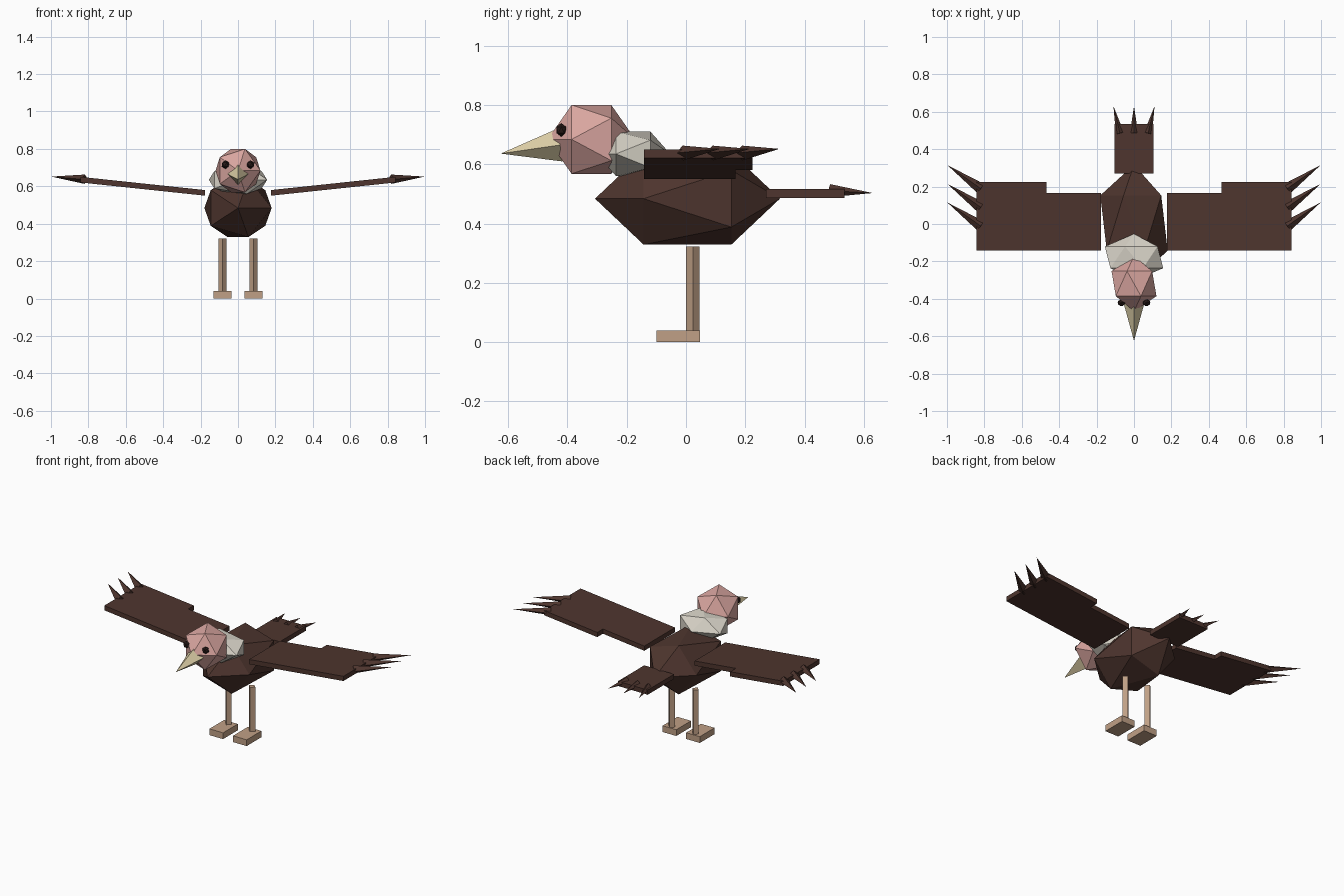
import bpy, bmesh, math
from mathutils import Vector

if "Cube" in bpy.data.objects:
    bpy.data.objects.remove(bpy.data.objects["Cube"])


def material(name, rgb):
    m = bpy.data.materials.new(name)
    lin = [((c / 255 + 0.055) / 1.055) ** 2.4 for c in rgb]
    m.diffuse_color = (*lin, 1)
    m.use_nodes = True
    m.node_tree.nodes["Principled BSDF"].inputs["Base Color"].default_value = m.diffuse_color
    return m


BROWN = material("dark brown", (78, 53, 46))
PINK = material("skin pink", (218, 166, 160))
CREAM = material("ruff cream", (217, 212, 200))
HORN = material("beak horn", (222, 208, 168))
TAN = material("leg tan", (192, 160, 134))
BLACK = material("eye black", (40, 26, 24))


def finish(name, bm, mat):
    bmesh.ops.recalc_face_normals(bm, faces=bm.faces)
    me = bpy.data.meshes.new(name)
    bm.to_mesh(me)
    bm.free()
    me.materials.append(mat)
    ob = bpy.data.objects.new(name, me)
    bpy.context.collection.objects.link(ob)
    return ob


def lump(name, center, rx, hz, ring, pole, mat):
    """Twenty-sided ball lying along y: two poles and two staggered rings of five."""
    bm = bmesh.new()
    c = Vector(center)
    rings = []
    for side, start in ((-1, 0), (1, 36)):
        rings.append([bm.verts.new(c + Vector((
            rx * math.cos(math.radians(start + 72 * k)), side * ring,
            hz / 0.951 * math.sin(math.radians(start + 72 * k))))) for k in range(5)])
    front = bm.verts.new(c + Vector((0, -pole, 0)))
    back = bm.verts.new(c + Vector((0, pole, 0)))
    a, b = rings
    for k in range(5):
        n = (k + 1) % 5
        bm.faces.new((front, a[k], a[n]))
        bm.faces.new((back, b[n], b[k]))
        bm.faces.new((a[k], b[k], a[n]))
        bm.faces.new((b[k], b[n], a[n]))
    return finish(name, bm, mat)


def spike(name, base, tip, rw, rh, mat, end=0.0):
    """Four-sided cone (or bar when end is 1) with its edges up, down and sideways."""
    bm = bmesh.new()
    base, tip = Vector(base), Vector(tip)
    d = (tip - base).normalized()
    w = d.cross(Vector((0, 0, 1)))
    w = w.normalized() if w.length > 0.01 else Vector((1, 0, 0))
    h = w.cross(d)
    offs = (w * rw, h * rh, -w * rw, -h * rh)
    low = [bm.verts.new(base + o) for o in offs]
    bm.faces.new(low)
    if end:
        high = [bm.verts.new(tip + o * end) for o in offs]
        bm.faces.new(high)
        for k in range(4):
            bm.faces.new((low[k], low[k - 1], high[k - 1], high[k]))
    else:
        t = bm.verts.new(tip)
        for k in range(4):
            bm.faces.new((low[k], low[k - 1], t))
    return finish(name, bm, mat)


def slab(name, outline, z0, z1, mat, lift=lambda x: 0.0):
    """Extruded outline in the xy plane; lift raises points according to x."""
    bm = bmesh.new()
    lo = [bm.verts.new((x, y, z0 + lift(x))) for x, y in outline]
    hi = [bm.verts.new((x, y, z1 + lift(x))) for x, y in outline]
    bm.faces.new(lo)
    bm.faces.new(hi)
    for k in range(len(lo)):
        bm.faces.new((lo[k - 1], lo[k], hi[k], hi[k - 1]))
    return finish(name, bm, mat)


def rect(x0, x1, y0, y1):
    return [(x0, y0), (x1, y0), (x1, y1), (x0, y1)]


# Body, ruff and head
lump("body", (0, 0.005, 0.484), 0.18, 0.155, 0.148, 0.312, BROWN)
lump("neck_ruff", (0, -0.178, 0.635), 0.156, 0.075, 0.058, 0.125, CREAM)
lump("head", (0, -0.319, 0.684), 0.12, 0.116, 0.067, 0.148, PINK)

# Beak
spike("beak", (0, -0.425, 0.665), (0, -0.625, 0.636), 0.055, 0.056, HORN)

# Tail with three pointed feathers
slab("tail", rect(-0.105, 0.105, 0.27, 0.535), 0.486, 0.516, BROWN)
for i in (-1, 0, 1):
    spike("tail_feather", (i * 0.075, 0.485, 0.511), (i * 0.11, 0.63, 0.503),
          0.022, 0.022, BROWN)

for s in (-1, 1):
    # Eye
    bm = bmesh.new()
    bmesh.ops.create_icosphere(bm, subdivisions=1, radius=0.023)
    for v in bm.verts:
        v.co = Vector((v.co.x, v.co.y * 0.85, v.co.z)) + Vector((s * 0.067, -0.421, 0.716))
    finish("eye", bm, BLACK)

    # Raised wing with a stepped trailing edge
    shape = [(0.177, -0.142), (0.842, -0.142), (0.842, 0.224),
             (0.468, 0.224), (0.468, 0.167), (0.177, 0.167)]
    slab("wing", [(s * x, y) for x, y in shape], 0.55, 0.58, BROWN,
         lambda x: (abs(x) - 0.177) * 0.106)

    # Wing tip feathers
    for i in range(3):
        y = 0.19 - 0.1 * i
        spike("wing_feather", (s * 0.82, y, 0.638), (s * 0.998, y + 0.125, 0.652),
              0.03, 0.025, BROWN)

    # Leg and foot
    spike("leg", (s * 0.083, 0.023, 0.035), (s * 0.083, 0.023, 0.322),
          0.0225, 0.0225, TAN, end=1)
    slab("foot", rect(s * 0.083 - 0.048, s * 0.083 + 0.048, -0.1, 0.048), 0, 0.04, TAN)
